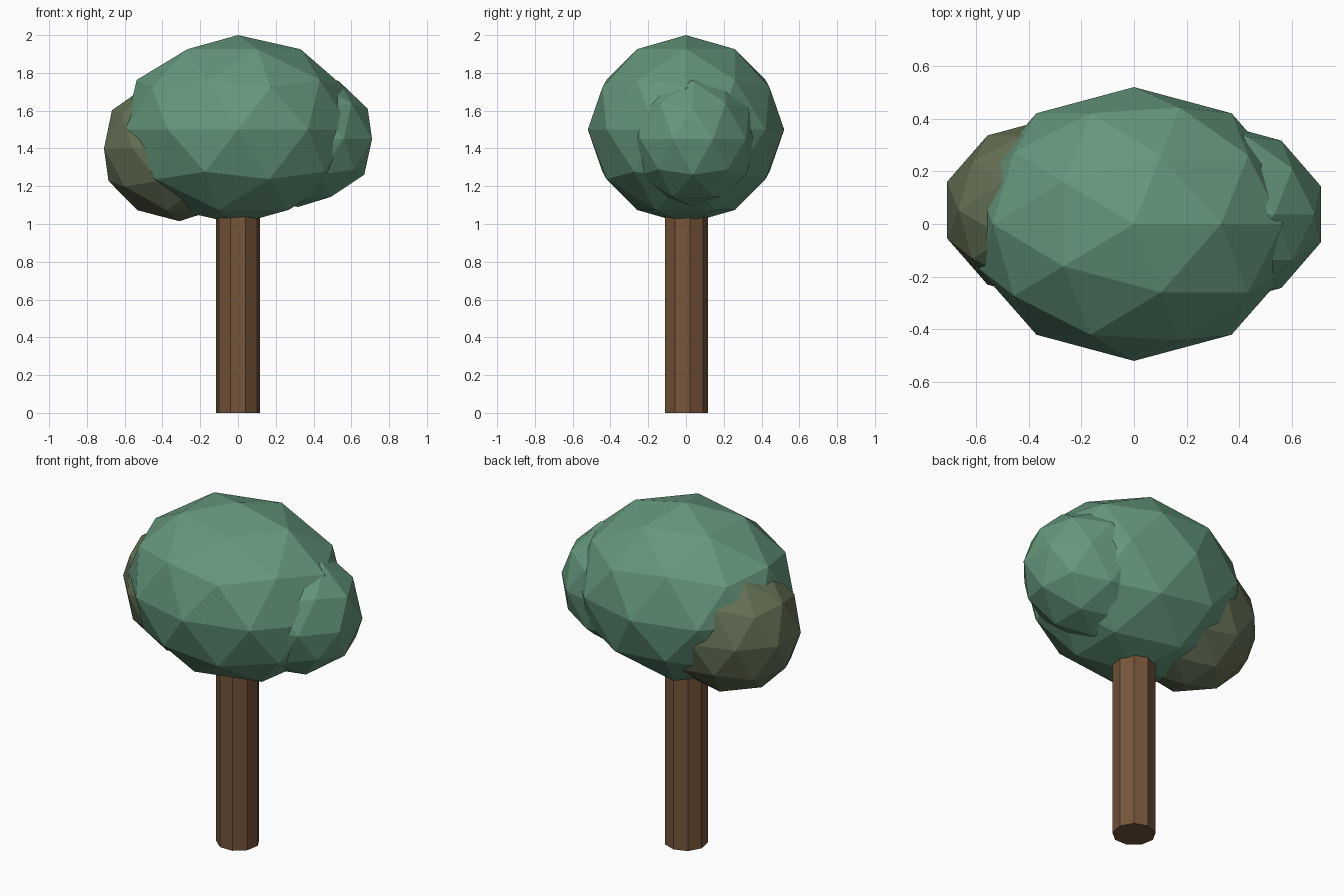
import bpy

if "Cube" in bpy.data.objects:
    bpy.data.objects.remove(bpy.data.objects["Cube"])


def material(name, rgb):
    m = bpy.data.materials.new(name)
    m.diffuse_color = (*rgb, 1)
    m.use_nodes = True
    m.node_tree.nodes["Principled BSDF"].inputs["Base Color"].default_value = m.diffuse_color
    return m


def leaf_clump(name, centre, radii, mat):
    bpy.ops.mesh.primitive_ico_sphere_add(subdivisions=2, radius=1, location=centre)
    ob = bpy.context.object
    ob.name = name
    ob.scale = radii
    bpy.ops.object.transform_apply(location=False, rotation=False, scale=True)
    ob.data.materials.append(mat)


bark = material("bark", (0.18, 0.09, 0.042))
green = material("leaf_green", (0.13, 0.31, 0.20))
olive = material("leaf_olive", (0.13, 0.165, 0.09))

# Nine-sided trunk, running up into the canopy
TRUNK_TOP = 1.1
bpy.ops.mesh.primitive_cylinder_add(vertices=9, radius=0.117, depth=TRUNK_TOP,
                                    location=(0, 0, TRUNK_TOP / 2))
trunk = bpy.context.object
trunk.name = "trunk"
trunk.data.materials.append(bark)

# Canopy: one large clump with a smaller one on each side
leaf_clump("canopy_main", (0, 0, 1.5), (0.63, 0.52, 0.5), green)
leaf_clump("canopy_right", (0.317, 0.037, 1.45), (0.413, 0.346, 0.36), green)
leaf_clump("canopy_left", (-0.31, 0.053, 1.4), (0.42, 0.35, 0.385), olive)
